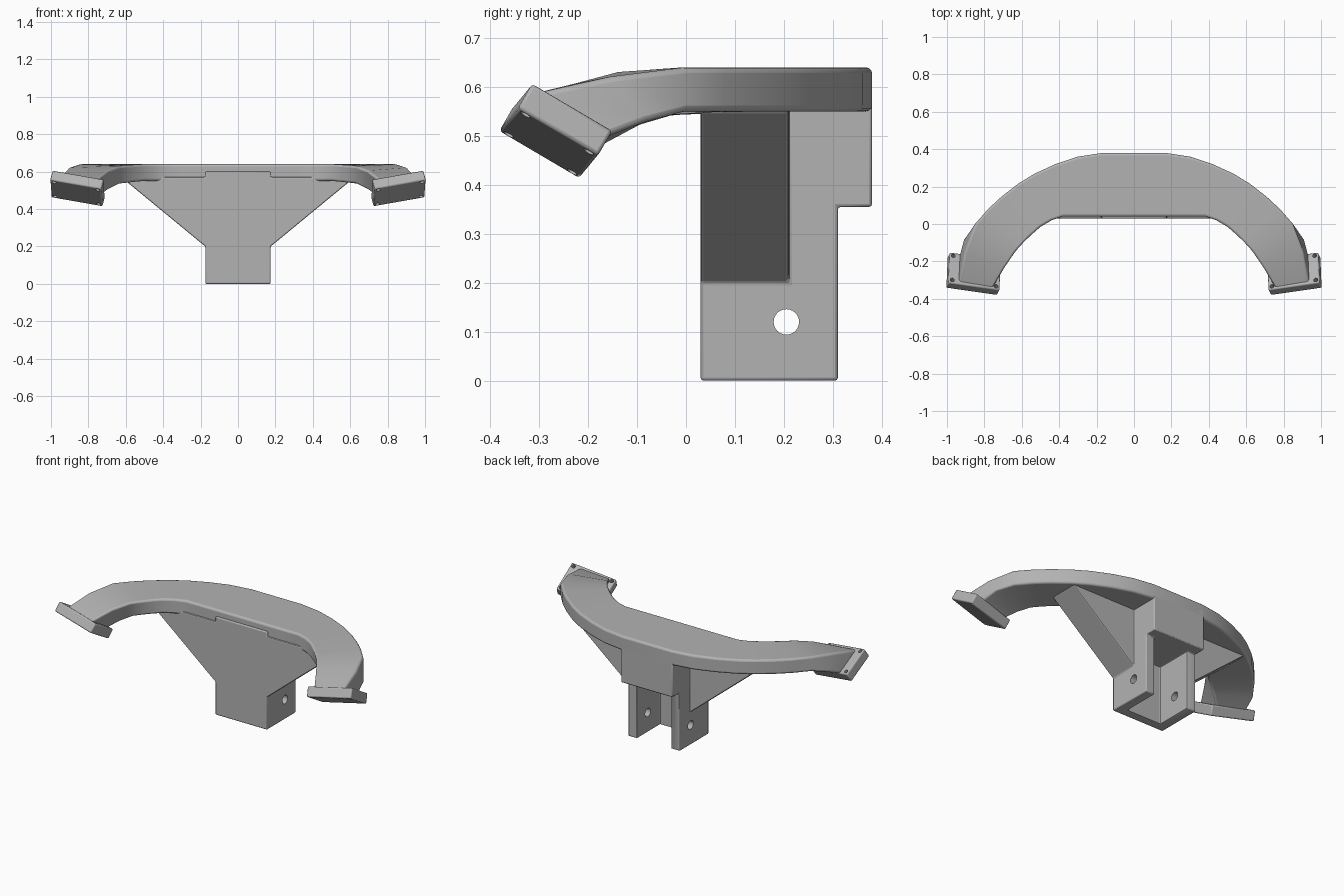
import bpy, bmesh, math
from mathutils import Vector, Matrix

cube = bpy.data.objects.get("Cube")
if cube:
    bpy.data.objects.remove(cube, do_unlink=True)

GREY = (0.45, 0.45, 0.45, 1)
mat = bpy.data.materials.new("plain_grey")
mat.use_nodes = True
mat.diffuse_color = GREY
mat.node_tree.nodes["Principled BSDF"].inputs["Base Color"].default_value = GREY


def finish(name, bm, helper=False):
    bmesh.ops.recalc_face_normals(bm, faces=bm.faces)
    me = bpy.data.meshes.new(name)
    bm.to_mesh(me)
    bm.free()
    me.materials.append(mat)
    ob = bpy.data.objects.new(name, me)
    bpy.context.collection.objects.link(ob)
    if helper:
        ob.hide_render = True
        ob.hide_viewport = True
        ob.display_type = 'WIRE'
    return ob


def loft(name, rings, helper=False):
    """Closed skin through rings of equal point count."""
    bm = bmesh.new()
    rows = [[bm.verts.new(p) for p in ring] for ring in rings]
    n = len(rows[0])
    for a, b in zip(rows, rows[1:]):
        for i in range(n):
            j = (i + 1) % n
            bm.faces.new((a[i], a[j], b[j], b[i]))
    bm.faces.new(rows[0])
    bm.faces.new(rows[-1])
    return finish(name, bm, helper)


def box(name, lo, hi, helper=False):
    ring = [(lo[0], lo[1]), (hi[0], lo[1]), (hi[0], hi[1]), (lo[0], hi[1])]
    return loft(name, [[(x, y, z) for x, y in ring] for z in (lo[2], hi[2])], helper)


def rods(name, centres, radius, depth, rot):
    """Cylinders used as drill cutters."""
    bm = bmesh.new()
    for c in centres:
        bmesh.ops.create_cone(bm, cap_ends=True, segments=24, radius1=radius, radius2=radius,
                              depth=depth, matrix=Matrix.Translation(c) @ rot)
    return finish(name, bm, True)


def boolean(ob, other, op):
    m = ob.modifiers.new(op.lower(), 'BOOLEAN')
    m.operation, m.object, m.solver = op, other, 'EXACT'


def bevel(ob, width, segments=3):
    m = ob.modifiers.new("rounded_edges", 'BEVEL')
    m.width, m.segments = width, segments
    m.limit_method, m.angle_limit = 'ANGLE', math.radians(35)


def smooth(ob):
    bpy.ops.object.select_all(action='DESELECT')
    ob.select_set(True)
    bpy.context.view_layer.objects.active = ob
    bpy.ops.object.shade_smooth_by_angle(angle=math.radians(30))


# Axes of the tilted mounting plate: along, across and outward
along = Vector((0.97, 0.14, 0.17)).normalized()
across = Vector((0.0, -0.866, 0.5))
across = (across - along * across.dot(along)).normalized()
normal = along.cross(across)
if normal.z > 0:
    normal = -normal
centre = Vector((0.858, -0.266, 0.51))

# Curved beam: outer and inner plan points, top and bottom heights
TOP, BOTTOM = 0.64, 0.55
outer = [(.17, .38), (.30, .36), (.42, .32), (.53, .27), (.62, .215), (.71, .145), (.78, .08), (.85, 0)]
inner = [(.17, .04), (.30, .04), (.38, .04), (.44, .02), (.50, -.015), (.55, -.06), (.59, -.1), (.63, -.145)]
half = []
for i, ((ox, oy), (ix, iy)) in enumerate(zip(outer, inner)):
    drop = max(0, i - 4) * 0.01
    half.append([(ox, oy, TOP), (ix, iy, TOP - drop / 3),
                 (ix, iy + drop, BOTTOM - drop / 2), (ox, oy, BOTTOM)])
half.append([(.905, -.15, .622), (.69, -.235, .605), (.69, -.155, .505), (.91, -.08, .53)])
end = centre - normal * 0.02
half.append([end + along * (a - .005) + across * b
             for a, b in ((.09, .088), (-.1, .088), (-.1, -.088), (.09, -.088))])
mirrored = [[(-p[0], p[1], p[2]) for p in ring] for ring in reversed(half)]
beam = loft("curved_beam", mirrored + half)
bevel(beam, 0.012)
smooth(beam)

# Central bracket: stepped channel with triangular gussets on both sides
steps = [(.03, 0), (.31, 0), (.31, .355), (.38, .355), (.38, .6), (.03, .6)]
bracket = loft("channel_bracket", [[(x, y, z) for y, z in steps] for x in (-.175, .175)])
web = [(-.15, .2), (.15, .2), (.175, .2), (.6, .55), (.6, .57), (-.6, .57), (-.6, .55), (-.175, .2)]
gusset = loft("gusset_blank", [[(x, y, z) for x, z in web] for y in (.03, .21)], True)
slot = box("slot_cutter", (-.115, .085, -.1), (.115, .5, .355), True)
pin = rods("pin_cutter", [Vector((0, .205, .12))], .026, 1, Matrix.Rotation(math.pi / 2, 4, 'Y'))
boolean(bracket, gusset, 'UNION')
boolean(bracket, slot, 'DIFFERENCE')
bevel(bracket, 0.006, 2)
boolean(bracket, pin, 'DIFFERENCE')
smooth(bracket)

# Mounting plates with four screw holes each
for side, sx in (("left", 1), ("right", -1)):
    def flip(v):
        return Vector((v.x * sx, v.y, v.z))
    corners = [(1, 1), (-1, 1), (-1, -1), (1, -1)]
    plate = loft(side + "_mounting_plate",
                 [[flip(centre + along * .14 * a + across * .095 * b + normal * t)
                   for a, b in corners] for t in (-.03, .03)])
    bevel(plate, 0.007, 2)
    spots = [flip(centre + along * .12 * a + across * .075 * b) for a, b in corners]
    turn = flip(normal).to_track_quat('Z', 'Y').to_matrix().to_4x4()
    boolean(plate, rods(side + "_screw_cutter", spots, .011, .2, turn), 'DIFFERENCE')
    smooth(plate)
